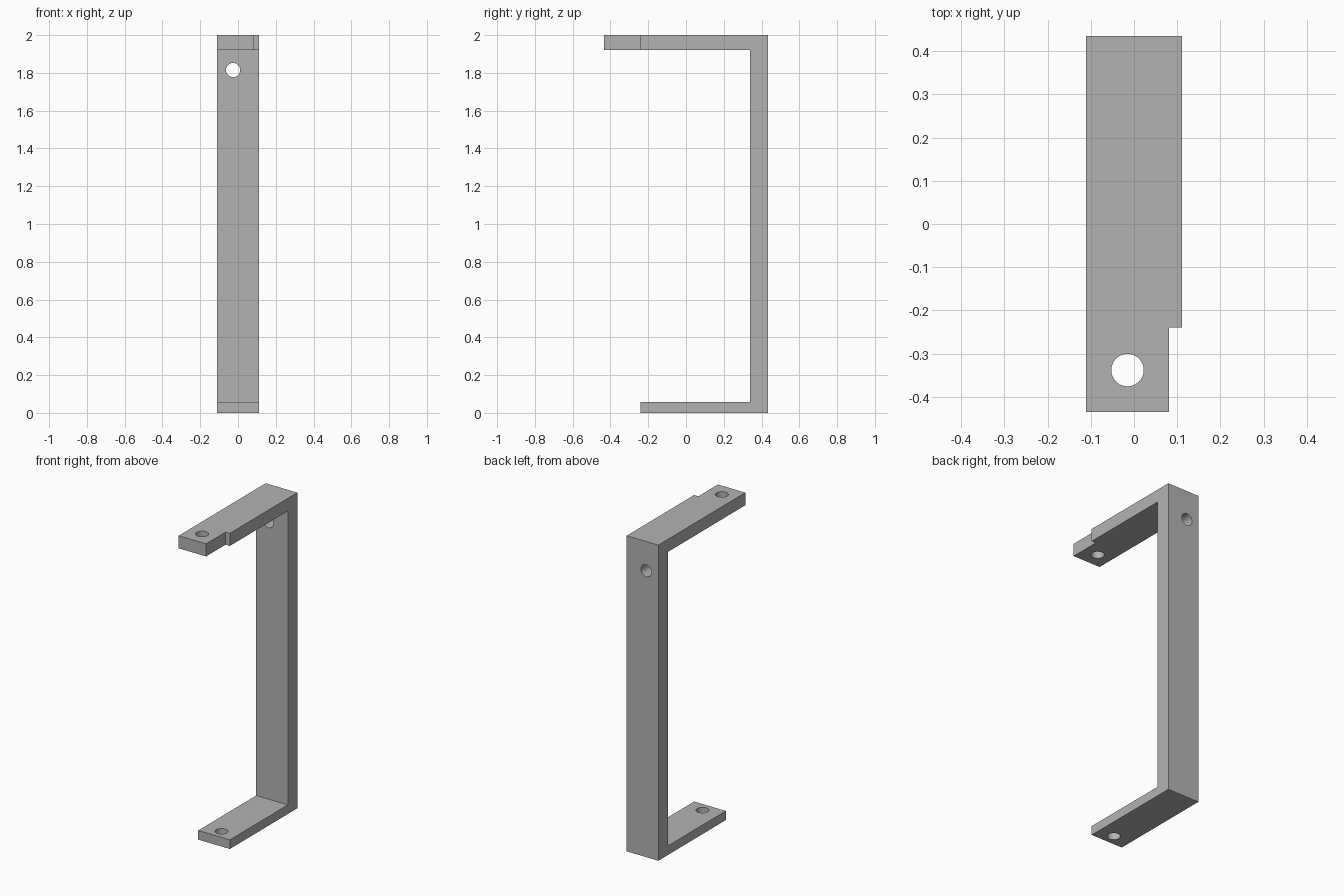
import bpy, bmesh, math

cube = bpy.data.objects.get("Cube")
if cube:
    bpy.data.objects.remove(cube, do_unlink=True)

HALF_W, BACK = 0.111, 0.435      # half width of the strip, rear plane
WALL_IN = 0.34                   # inner face of the upright
TOP_Z, TOP_UNDER, BASE_TOP = 2.0, 1.92, 0.058
TOP_FRONT, BASE_FRONT = -0.435, -0.24
HOLE_R = 0.0375

grey = bpy.data.materials.new("plain grey")
grey.use_nodes = True
colour = (0.45, 0.45, 0.45, 1)
grey.diffuse_color = colour
grey.node_tree.nodes["Principled BSDF"].inputs["Base Color"].default_value = colour

# Bracket: C-shaped side profile extruded across its width
profile = [(BASE_FRONT, 0), (BACK, 0), (BACK, TOP_Z), (TOP_FRONT, TOP_Z),
           (TOP_FRONT, TOP_UNDER), (WALL_IN, TOP_UNDER),
           (WALL_IN, BASE_TOP), (BASE_FRONT, BASE_TOP)]
bm = bmesh.new()
face = bm.faces.new([bm.verts.new((-HALF_W, y, z)) for y, z in profile])
grown = bmesh.ops.extrude_face_region(bm, geom=[face])["geom"]
bmesh.ops.translate(bm, vec=(2 * HALF_W, 0, 0),
                    verts=[v for v in grown if isinstance(v, bmesh.types.BMVert)])
bmesh.ops.recalc_face_normals(bm, faces=bm.faces)
mesh = bpy.data.meshes.new("bracket")
bm.to_mesh(mesh)
bm.free()
mesh.materials.append(grey)
bracket = bpy.data.objects.new("bracket", mesh)
bpy.context.collection.objects.link(bracket)


def cut(cutter):
    """Subtract a helper solid from the bracket and discard the helper."""
    cutter.hide_render = True
    cutter.data.materials.append(grey)
    mod = bracket.modifiers.new("cut", 'BOOLEAN')
    mod.operation = 'DIFFERENCE'
    mod.solver = 'EXACT'
    mod.object = cutter
    bpy.ops.object.select_all(action='DESELECT')
    bracket.select_set(True)
    bpy.context.view_layer.objects.active = bracket
    bpy.ops.object.modifier_apply(modifier=mod.name)
    bpy.data.objects.remove(cutter, do_unlink=True)


def drill(location, tilt=0):
    bpy.ops.mesh.primitive_cylinder_add(vertices=48, radius=HOLE_R, depth=0.3,
                                        location=location, rotation=(tilt, 0, 0))
    cut(bpy.context.object)


# Screw holes in the top arm, bottom arm and upright
drill((-0.015, -0.338, 1.96))
drill((0.005, -0.172, 0.03))
drill((-0.026, 0.39, 1.815), math.pi / 2)

# Notch at the front left corner of the top arm
bpy.ops.mesh.primitive_cube_add(size=1, location=(0.181, -0.34, 1.96))
notch = bpy.context.object
notch.scale = (0.2, 0.2, 0.3)
bpy.context.view_layer.update()
cut(notch)

# Smooth hole walls, crisp edges
bracket.select_set(True)
bpy.context.view_layer.objects.active = bracket
bpy.ops.object.shade_smooth_by_angle(angle=math.radians(30))
